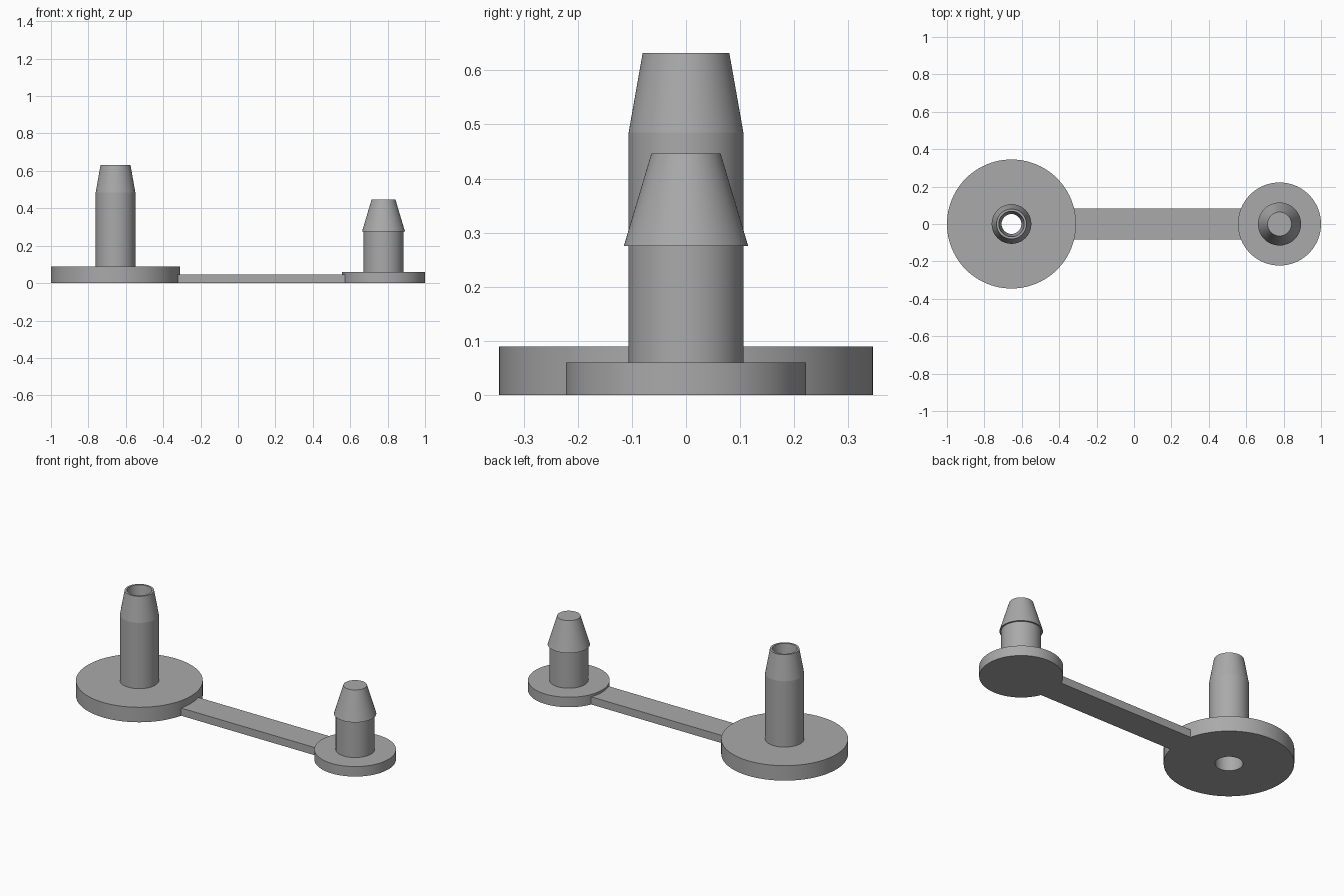
import bpy
import bmesh
import math

if "Cube" in bpy.data.objects:
    bpy.data.objects.remove(bpy.data.objects["Cube"], do_unlink=True)

SIDES = 96

# Single plain plastic colour
grey = bpy.data.materials.new("plain_grey")
grey.use_nodes = True
colour = (0.4, 0.4, 0.4, 1)
grey.diffuse_color = colour
grey.node_tree.nodes["Principled BSDF"].inputs["Base Color"].default_value = colour


def finish(name, bm, x=0.0):
    bmesh.ops.recalc_face_normals(bm, faces=bm.faces)
    mesh = bpy.data.meshes.new(name)
    bm.to_mesh(mesh)
    bm.free()
    mesh.materials.append(grey)
    obj = bpy.data.objects.new(name, mesh)
    obj.location.x = x
    bpy.context.collection.objects.link(obj)
    bpy.ops.object.select_all(action="DESELECT")
    obj.select_set(True)
    bpy.context.view_layer.objects.active = obj
    bpy.ops.object.shade_smooth_by_angle(angle=math.radians(5))
    return obj


def lathe(name, profile, x, closed=False):
    """Spin (radius, height) points about z; open profiles get end caps."""
    bm = bmesh.new()
    rings = []
    for r, z in profile:
        rings.append([bm.verts.new((r * math.cos(a), r * math.sin(a), z))
                      for a in (math.tau * i / SIDES for i in range(SIDES))])
    pairs = list(zip(rings, rings[1:]))
    if closed:
        pairs.append((rings[-1], rings[0]))
    else:
        bm.faces.new(rings[0])
        bm.faces.new(rings[-1])
    for low, high in pairs:
        for i in range(SIDES):
            j = (i + 1) % SIDES
            bm.faces.new((low[i], low[j], high[j], high[i]))
    return finish(name, bm, x)


# Large disc with a hollow tapered post, bored right through
lathe("hollow_post_and_base",
      [(0.345, 0), (0.345, 0.09), (0.106, 0.09), (0.106, 0.485), (0.08, 0.632),
       (0.068, 0.632), (0.053, 0.485), (0.074, 0.4), (0.074, 0)],
      -0.655, closed=True)

# Small disc with a solid barbed plug
lathe("barbed_plug_and_base",
      [(0.222, 0), (0.222, 0.06), (0.106, 0.06), (0.106, 0.275),
       (0.115, 0.275), (0.064, 0.446)],
      0.778)

# Flat strap joining the two discs
left_end, right_end, width, height = -0.321, 0.573, 0.166, 0.046
bm = bmesh.new()
bmesh.ops.create_cube(bm, size=1)
bmesh.ops.scale(bm, vec=(right_end - left_end, width, height), verts=bm.verts)
bmesh.ops.translate(bm, vec=((left_end + right_end) / 2, 0, height / 2), verts=bm.verts)
finish("connecting_strap", bm)
